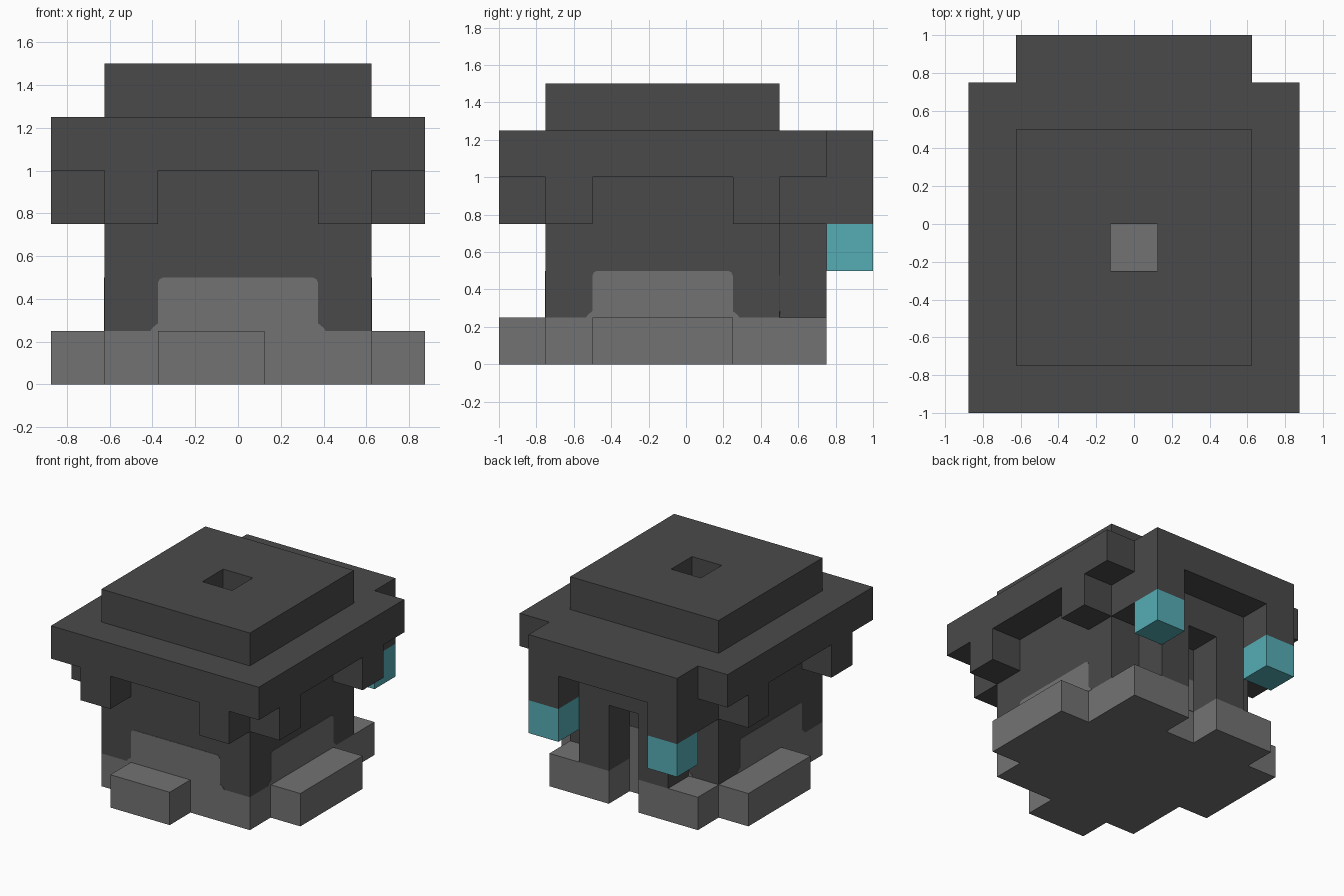
import bpy
import bmesh
from mathutils import Matrix, Vector
from math import pi

if "Cube" in bpy.data.objects:
    bpy.data.objects.remove(bpy.data.objects["Cube"], do_unlink=True)


def make_material(name, rgb):
    mat = bpy.data.materials.new(name)
    mat.use_nodes = True
    colour = (*rgb, 1.0)
    mat.diffuse_color = colour
    mat.node_tree.nodes["Principled BSDF"].inputs["Base Color"].default_value = colour
    return mat


DARK = make_material("dark_stone", (0.068, 0.068, 0.068))
GREY = make_material("grey_stone", (0.171, 0.171, 0.171))
TEAL = make_material("teal_glow", (0.091, 0.418, 0.462))


def finish(name, bm, mat):
    bmesh.ops.recalc_face_normals(bm, faces=bm.faces)
    mesh = bpy.data.meshes.new(name)
    bm.to_mesh(mesh)
    bm.free()
    mesh.materials.append(mat)
    obj = bpy.data.objects.new(name, mesh)
    bpy.context.collection.objects.link(obj)
    return obj


def block(name, x, y, z, mat):
    """Box given by its (low, high) range on each axis."""
    bm = bmesh.new()
    bmesh.ops.create_cube(bm, size=1)
    size = Vector([r[1] - r[0] for r in (x, y, z)])
    centre = Vector([(r[0] + r[1]) / 2 for r in (x, y, z)])
    bmesh.ops.transform(bm, matrix=Matrix.Translation(centre) @ Matrix.Diagonal((*size, 1)), verts=bm.verts)
    return finish(name, bm, mat)


def block_pair(name, x, y, z, mat):
    """The same box on the left and, mirrored, on the right."""
    block("left_" + name, x, y, z, mat)
    block("right_" + name, (-x[1], -x[0]), y, z, mat)


def holed_block(name, outer, inner, z, mat):
    """Box with a rectangular hole straight through it."""
    bm = bmesh.new()

    def loop(rect, h):
        (x0, x1), (y0, y1) = rect
        return [bm.verts.new((px, py, h)) for px, py in ((x0, y0), (x1, y0), (x1, y1), (x0, y1))]

    loops = [loop(outer, z[0]), loop(outer, z[1]), loop(inner, z[1]), loop(inner, z[0])]
    for a, b in zip(loops, loops[1:] + loops[:1]):
        for i in range(4):
            j = (i + 1) % 4
            bm.faces.new((a[i], a[j], b[j], b[i]))
    return finish(name, bm, mat)


BODY = ((-0.625, 0.625), (-0.75, 0.5))
SHAFT = ((-0.125, 0.125), (-0.25, 0))

# Base with its steps and rear footings
LOW = (0, 0.25)
block("foundation", *BODY, LOW, GREY)
block("front_step", (-0.375, 0.125), (-1, -0.75), LOW, GREY)
block("left_step", (0.625, 0.875), (-0.5, 0.25), LOW, GREY)
block("right_step", (-0.875, -0.625), (-0.25, 0.5), LOW, GREY)
block_pair("rear_footing", (0.125, 0.625), (0.5, 0.75), LOW, GREY)

# Body with an open shaft, and the overhanging roof around it
holed_block("body", BODY, SHAFT, (0.25, 1.5), DARK)
holed_block("roof", ((-0.875, 0.875), (-1, 0.75)), BODY, (1, 1.25), DARK)
block("rear_roof", (-0.625, 0.625), (0.75, 1), (1, 1.25), DARK)

# Brackets hanging under the eaves
HANG = (0.75, 1)
block_pair("front_bracket", (0.375, 0.625), (-1, -0.75), HANG, DARK)
block_pair("side_front_bracket", (0.625, 0.875), (-0.75, -0.5), HANG, DARK)
block_pair("side_rear_bracket", (0.625, 0.875), (0.25, 0.5), HANG, DARK)
block_pair("lantern_bracket", (0.375, 0.625), (0.75, 1), HANG, DARK)

# Rear doorway and lanterns
block("door_lintel", (-0.625, 0.625), (0.5, 0.75), HANG, DARK)
block_pair("door_post", (0.125, 0.375), (0.5, 0.75), (0.25, 0.75), DARK)
block_pair("lantern", (0.375, 0.625), (0.75, 1), (0.5, 0.75), TEAL)

# Thin rounded wall panel on each side of the body
half = [(0.41, 0.25), (0.40, 0.265), (0.375, 0.285), (0.375, 0.475), (0.367, 0.492), (0.35, 0.5)]
outline = half + [(-px, pz) for px, pz in reversed(half)]
for i, side in enumerate(("front", "left", "rear", "right")):
    bm = bmesh.new()
    face = bm.faces.new([bm.verts.new((px, -0.624, pz)) for px, pz in outline])
    moved = bmesh.ops.extrude_face_region(bm, geom=[face])["geom"]
    verts = [v for v in moved if isinstance(v, bmesh.types.BMVert)]
    bmesh.ops.translate(bm, vec=(0, -0.004, 0), verts=verts)
    turn = Matrix.Translation((0, -0.125, 0)) @ Matrix.Rotation(i * pi / 2, 4, "Z")
    bmesh.ops.transform(bm, matrix=turn, verts=bm.verts)
    finish(side + "_wall_panel", bm, GREY)
